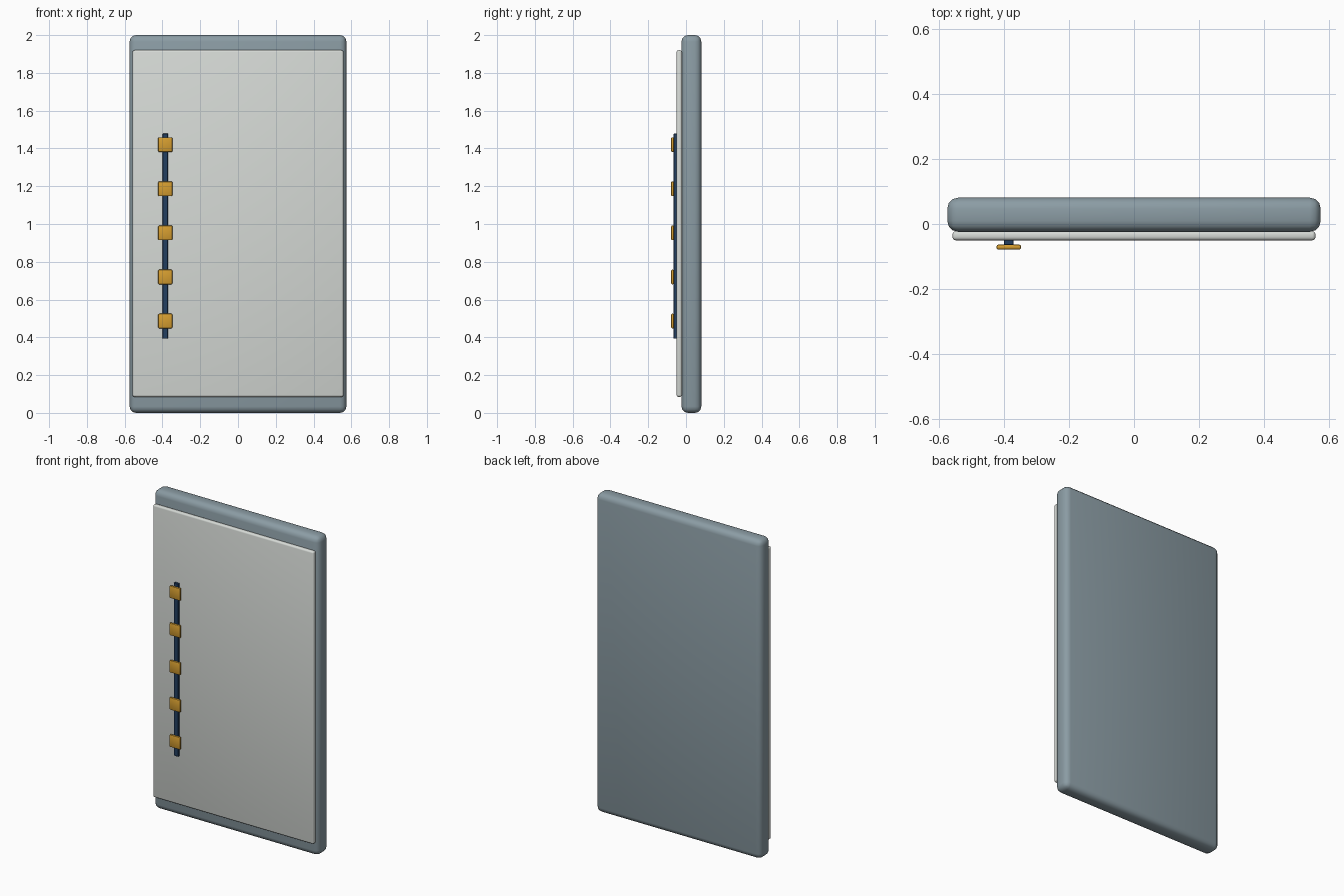
import bpy, math

if "Cube" in bpy.data.objects:
    bpy.data.objects.remove(bpy.data.objects["Cube"])


def material(name, rgb):
    m = bpy.data.materials.new(name)
    # sRGB 0-255 to linear
    lin = [((c / 255 + 0.055) / 1.055) ** 2.4 for c in rgb]
    m.diffuse_color = (*lin, 1)
    m.use_nodes = True
    m.node_tree.nodes["Principled BSDF"].inputs["Base Color"].default_value = m.diffuse_color
    return m


SLATE = material("slate_grey", (139, 156, 164))
PALE = material("pale_grey", (214, 218, 214))
NAVY = material("navy_blue", (34, 62, 96))
GOLD = material("amber_gold", (214, 158, 48))


def box(name, x, y, z, mat, bevel, segments=3):
    """Rounded box from (min, max) ranges on each axis."""
    spans = (x, y, z)
    bpy.ops.mesh.primitive_cube_add(size=1, location=[(a + b) / 2 for a, b in spans])
    ob = bpy.context.object
    ob.name = name
    ob.scale = [b - a for a, b in spans]
    bpy.ops.object.transform_apply(location=False, rotation=False, scale=True)
    ob.data.materials.append(mat)
    mod = ob.modifiers.new("rounding", "BEVEL")
    mod.width = bevel
    mod.segments = segments
    mod.limit_method = 'NONE'
    bpy.ops.object.modifier_apply(modifier=mod.name)
    bpy.ops.object.shade_smooth_by_angle(angle=math.radians(35))
    return ob


# Thick slab and the thinner panel on its front
box("slab", (-0.574, 0.574), (-0.024, 0.081), (0, 2), SLATE, 0.034)
box("front_panel", (-0.558, 0.558), (-0.05, -0.022), (0.085, 1.92), PALE, 0.01)

# Vertical strip with five square studs
box("strip", (-0.4, -0.37), (-0.065, -0.049), (0.393, 1.478), NAVY, 0.002, 1)
for i in range(5):
    zc = 0.486 + i * 0.2335
    box(f"stud_{i + 1}", (-0.423, -0.347), (-0.079, -0.063),
        (zc - 0.039, zc + 0.039), GOLD, 0.0065, 2)
